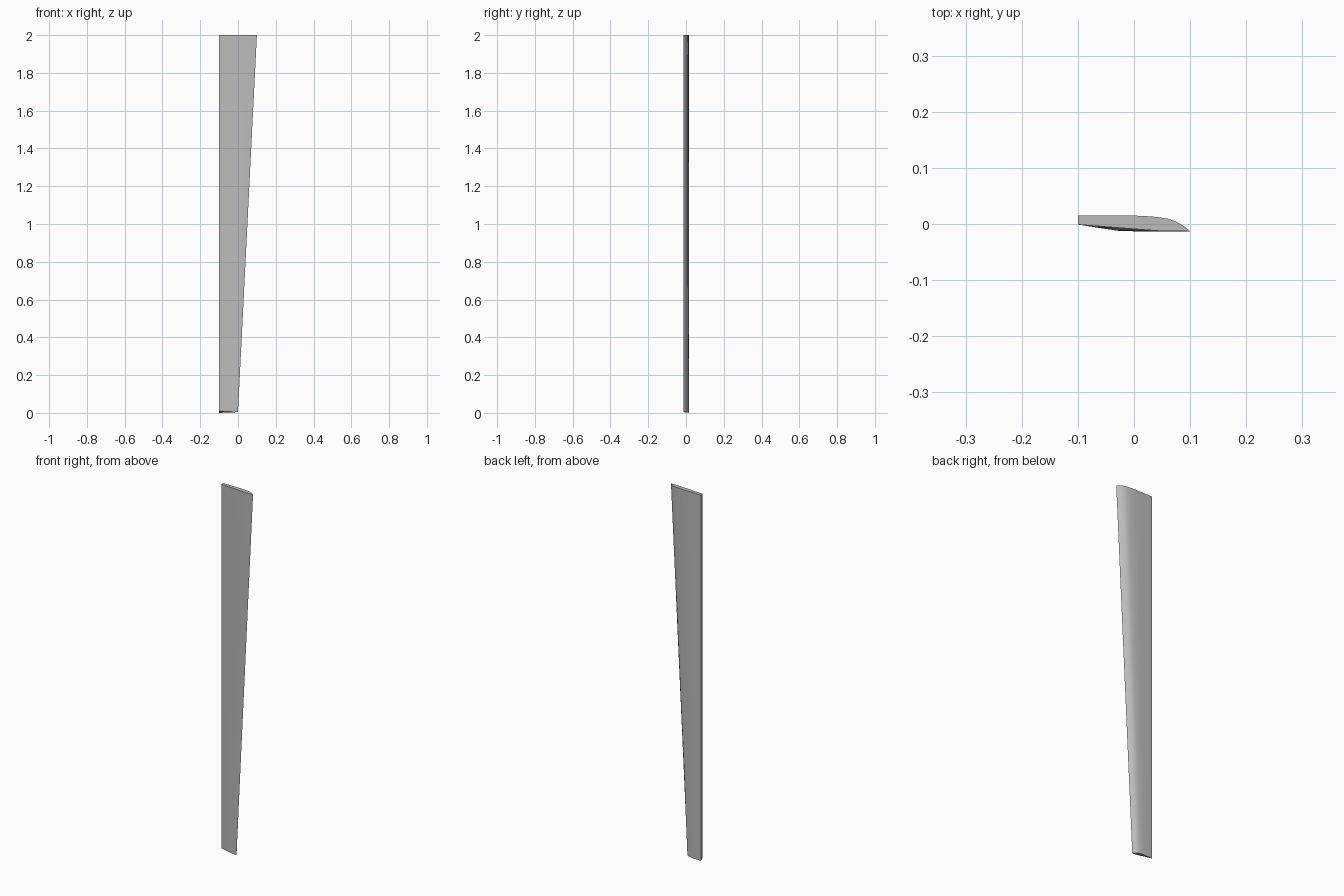
import bpy
import bmesh

if "Cube" in bpy.data.objects:
    bpy.data.objects.remove(bpy.data.objects["Cube"])

# Plain grey finish
grey = bpy.data.materials.new("plain_grey")
grey.diffuse_color = (0.5, 0.5, 0.5, 1)
grey.use_nodes = True
grey.node_tree.nodes["Principled BSDF"].inputs["Base Color"].default_value = grey.diffuse_color

LEFT, TIP_WIDTH, ROOT_WIDTH, HEIGHT = -0.1, 0.2, 0.1, 2.0

# Blade cross-section: (fraction of width, y), flat front then rounded back
front = [(0.0, -0.001), (0.35, -0.0065), (0.71, -0.012), (1.0, -0.013)]
back = [(0.97, -0.008), (0.93, -0.002), (0.87, 0.005), (0.80, 0.0095),
        (0.74, 0.0115), (0.65, 0.0135), (0.5, 0.015), (0.25, 0.015), (0.0, 0.015)]
profile = front + back

bm = bmesh.new()


def section(width, is_root):
    """One ring of the blade; the root end is cut slightly aslant."""
    ring = []
    for i, (u, y) in enumerate(profile):
        z = HEIGHT
        if is_root:
            z = 0.01 - 0.006 * u if i < len(front) else 0.004 * u
        ring.append(bm.verts.new((LEFT + u * width, y, z)))
    return ring


root = section(ROOT_WIDTH, True)
tip = section(TIP_WIDTH, False)

# Side skin and end caps
n = len(profile)
for i in range(n):
    j = (i + 1) % n
    bm.faces.new((root[i], root[j], tip[j], tip[i]))
bm.faces.new(tip)
bm.faces.new(root[::-1])
bmesh.ops.recalc_face_normals(bm, faces=bm.faces)

mesh = bpy.data.meshes.new("blade")
bm.to_mesh(mesh)
bm.free()
mesh.materials.append(grey)
blade = bpy.data.objects.new("blade", mesh)
bpy.context.collection.objects.link(blade)

# Smooth the rounded back, keep the edges sharp
bpy.context.view_layer.objects.active = blade
blade.select_set(True)
bpy.ops.object.shade_smooth_by_angle(angle=0.5)
